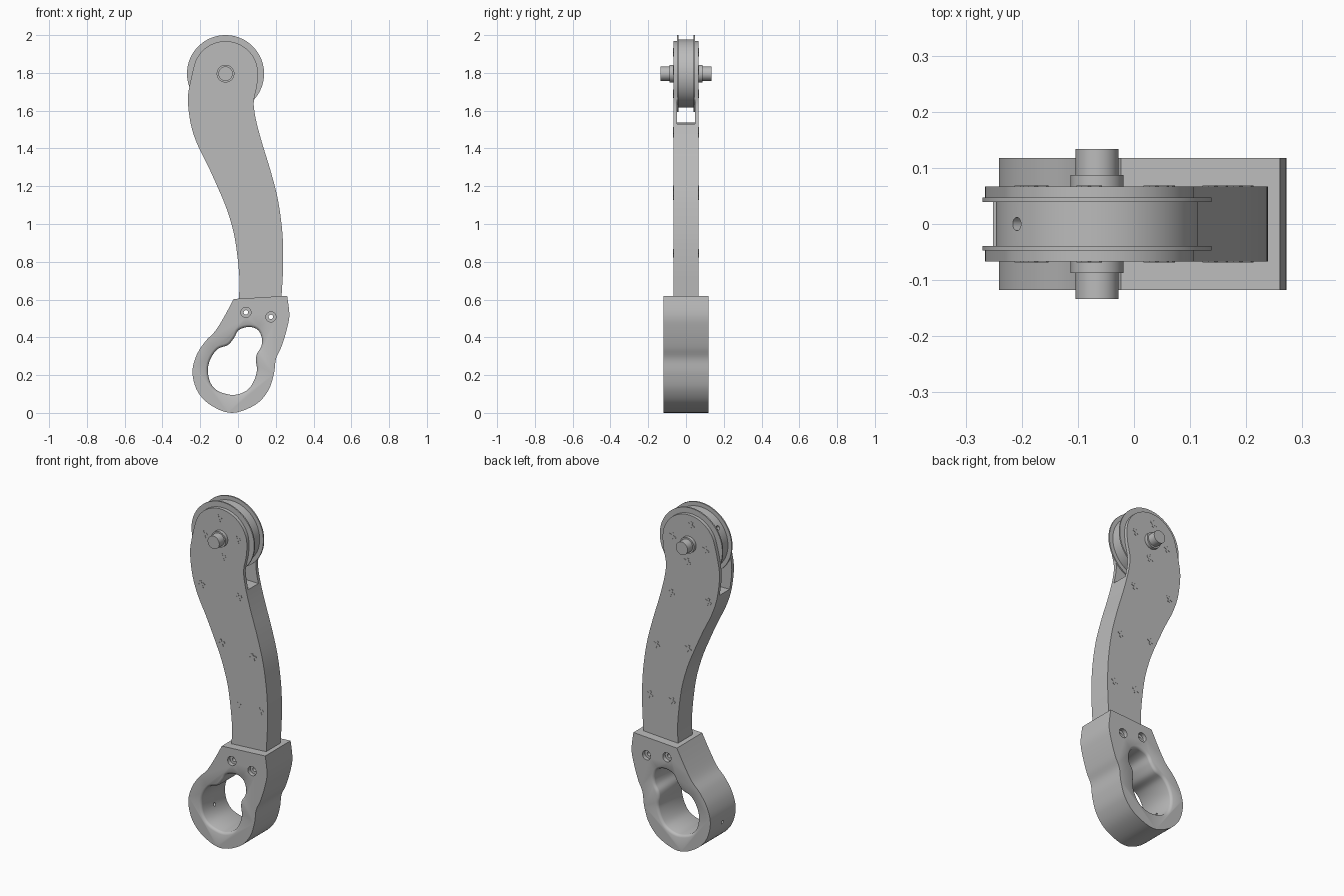
import bpy, bmesh, math
from mathutils import Vector

if "Cube" in bpy.data.objects:
    bpy.data.objects.remove(bpy.data.objects["Cube"])

grey = bpy.data.materials.new("plain_grey")
grey.use_nodes = True
grey.diffuse_color = (0.5, 0.5, 0.5, 1)
grey.node_tree.nodes["Principled BSDF"].inputs["Base Color"].default_value = (0.5, 0.5, 0.5, 1)


def smooth(pts, closed=False, steps=5):
    """Run a smooth spline through a few (x, z) points."""
    p = [Vector(q) for q in pts]
    n, out = len(p), []
    for i in range(n if closed else n - 1):
        if closed:
            a, b, c, d = (p[(i + k) % n] for k in (-1, 0, 1, 2))
        else:
            a, b, c, d = p[max(i - 1, 0)], p[i], p[i + 1], p[min(i + 2, n - 1)]
        for s in range(steps):
            t = s / steps
            out.append(0.5 * (2 * b + (c - a) * t + (2 * a - 5 * b + 4 * c - d) * t ** 2
                              + (3 * b - a - 3 * c + d) * t ** 3))
    return out if closed else out + [p[-1]]


def grow(pts, dist):
    """Offset a closed clockwise outline outward."""
    out = []
    for i, p in enumerate(pts):
        t = (pts[(i + 1) % len(pts)] - pts[i - 1]).normalized()
        out.append(p + dist * Vector((-t.y, t.x)))
    return out


def at_y(pts, y):
    return [(p[0], y, p[1]) for p in pts]


def loft(name, rings):
    """Skin matching rings and close both ends."""
    bm = bmesh.new()
    rows = [[bm.verts.new(v) for v in ring] for ring in rings]
    n = len(rows[0])
    for a, b in zip(rows, rows[1:]):
        for i in range(n):
            j = (i + 1) % n
            bm.faces.new((a[i], a[j], b[j], b[i]))
    bm.faces.new(rows[0])
    bm.faces.new(rows[-1][::-1])
    bmesh.ops.recalc_face_normals(bm, faces=bm.faces)
    mesh = bpy.data.meshes.new(name)
    bm.to_mesh(mesh)
    bm.free()
    mesh.materials.append(grey)
    obj = bpy.data.objects.new(name, mesh)
    bpy.context.collection.objects.link(obj)
    return obj


def turned(name, centre, axis, profile, sides=48):
    """Turn a (distance, radius) profile about an axis."""
    rot = Vector(axis).to_track_quat('Z', 'Y')
    angles = [2 * math.pi * i / sides for i in range(sides)]
    return loft(name, [[Vector(centre) + rot @ Vector((r * math.cos(a), r * math.sin(a), d))
                        for a in angles] for d, r in profile])


def cut(cutter, *targets):
    cutter.hide_render = True
    for obj in targets:
        mod = obj.modifiers.new("cut", 'BOOLEAN')
        mod.operation, mod.solver, mod.object = 'DIFFERENCE', 'EXACT', cutter
        bpy.context.view_layer.objects.active = obj
        bpy.ops.object.modifier_apply(modifier=mod.name)
    bpy.data.objects.remove(cutter)


# Curved arm: two side plates around a shorter core
hub = (-0.066, 1.796)
cap = [(hub[0] + 0.172 * math.cos(math.radians(a)), hub[1] + 0.172 * math.sin(math.radians(a)))
       for a in range(0, 171, 17)]
left_edge = [(-.255, 1.74), (-.265, 1.67), (-.26, 1.59), (-.243, 1.5), (-.21, 1.41), (-.16, 1.31),
             (-.11, 1.2), (-.06, 1.08), (-.022, .95), (-.002, .82), (.008, .7), (.005, .6), (.005, .48)]
right_edge = [(.23, .48), (.23, .6), (.238, .75), (.238, .9), (.228, 1.02), (.207, 1.15), (.17, 1.29),
              (.13, 1.42), (.1, 1.53), (.085, 1.61), (.085, 1.66), (.1, 1.73)]
arm = smooth(cap + left_edge) + smooth(right_edge + cap[:1])[:-1]
core = [p for p in arm if p[1] < 1.54]

parts = []
front_plate = loft("front_plate", [at_y(arm, -0.067), at_y(arm, -0.047)])
back_plate = loft("back_plate", [at_y(arm, 0.047), at_y(arm, 0.067)])
arm_core = loft("arm_core", [at_y(core, -0.047), at_y(core, 0.047)])

# Ring handle
body = smooth([(-.023, .603), (-.07, .515), (-.12, .434), (-.175, .376), (-.222, .3), (-.241, .21),
               (-.212, .11), (-.138, .037), (-.03, 0), (.09, .042), (.159, .116), (.19, .206),
               (.201, .286), (.23, .35), (.259, .444), (.272, .52), (.26, .62)])
handle = loft("handle", [at_y(body, -0.118), at_y(body, 0.118)])

# Keyhole grip opening with rounded rims
grip = smooth([(.058, .455), (.106, .439), (.127, .392), (.122, .349), (.1, .312), (.095, .275),
               (.1, .222), (.079, .159), (.042, .116), (-.026, .095), (-.106, .116), (-.148, .164),
               (-.159, .233), (-.143, .291), (-.106, .339), (-.053, .36), (-.021, .397), (.005, .439)],
              closed=True)
rim = [(0.13, 0.016), (0.118, 0.014), (0.114, 0.007), (0.109, 0.002), (0.103, 0)]
stack = [(-y, g) for y, g in rim] + rim[::-1]
cut(loft("grip_cutter", [at_y(grow(grip, g), y) for y, g in stack]), handle)

# Counterbored bolt holes through handle and arm
for x, z in ((.042, .532), (.174, .508)):
    bore = [(-.13, .027), (-.095, .027), (-.095, .012), (.095, .012), (.095, .027), (.13, .027)]
    cut(turned("bolt_cutter", (x, 0, z), (0, 1, 0), bore, 24),
        handle, front_plate, back_plate, arm_core)

# Cord hole in the ring wall
cut(turned("cord_cutter", (-.2, 0, .18), (1, 0, 0), [(-.08, .01), (.1, .01)], 16), handle)
parts += [front_plate, back_plate, arm_core, handle]

# Grooved pulley wheel with a cord hole
centre = (hub[0], 0, hub[1])
pulley = turned("pulley", centre, (0, 1, 0),
                [(-.047, .204), (-.039, .204), (-.039, .18), (.039, .18), (.039, .204), (.047, .204)], 96)
cut(turned("pulley_cutter", centre, (-.144, 0, .11), [(.13, .012), (.25, .012)], 16), pulley)
parts.append(pulley)

# Axle and its washers
parts.append(turned("axle", centre, (0, 1, 0), [(-.134, .038), (.134, .038)]))
for side, name in ((-1, "front"), (1, "back")):
    parts.append(turned(name + "_washer", centre, (0, side, 0), [(.06, .047), (.087, .047)]))

# Cross-shaped screw marks on both plates
screws = [(-.08, 1.91), (-.175, 1.79), (.04, 1.815), (-.055, 1.69), (-.19, 1.49),
          (.05, 1.48), (-.06, 1.18), (.145, 1.15), (.045, .845), (.19, .845)]
arms = [(.006, .006), (.006, .022), (-.006, .022)]
cross = []
for k in range(4):
    for u, w in arms:
        a = math.radians(90 * k + 20)
        cross.append(Vector((u * math.cos(a) - w * math.sin(a), u * math.sin(a) + w * math.cos(a))))
for side, name in ((-1, "front"), (1, "back")):
    for x, z in screws:
        shape = [p + Vector((x, z)) for p in cross]
        loft(name + "_screw", [at_y(shape, side * 0.065), at_y(shape, side * 0.069)])

# Smooth shading with sharp edges kept
bpy.ops.object.select_all(action='DESELECT')
for obj in parts:
    obj.select_set(True)
bpy.context.view_layer.objects.active = parts[0]
bpy.ops.object.shade_smooth_by_angle(angle=math.radians(30))
